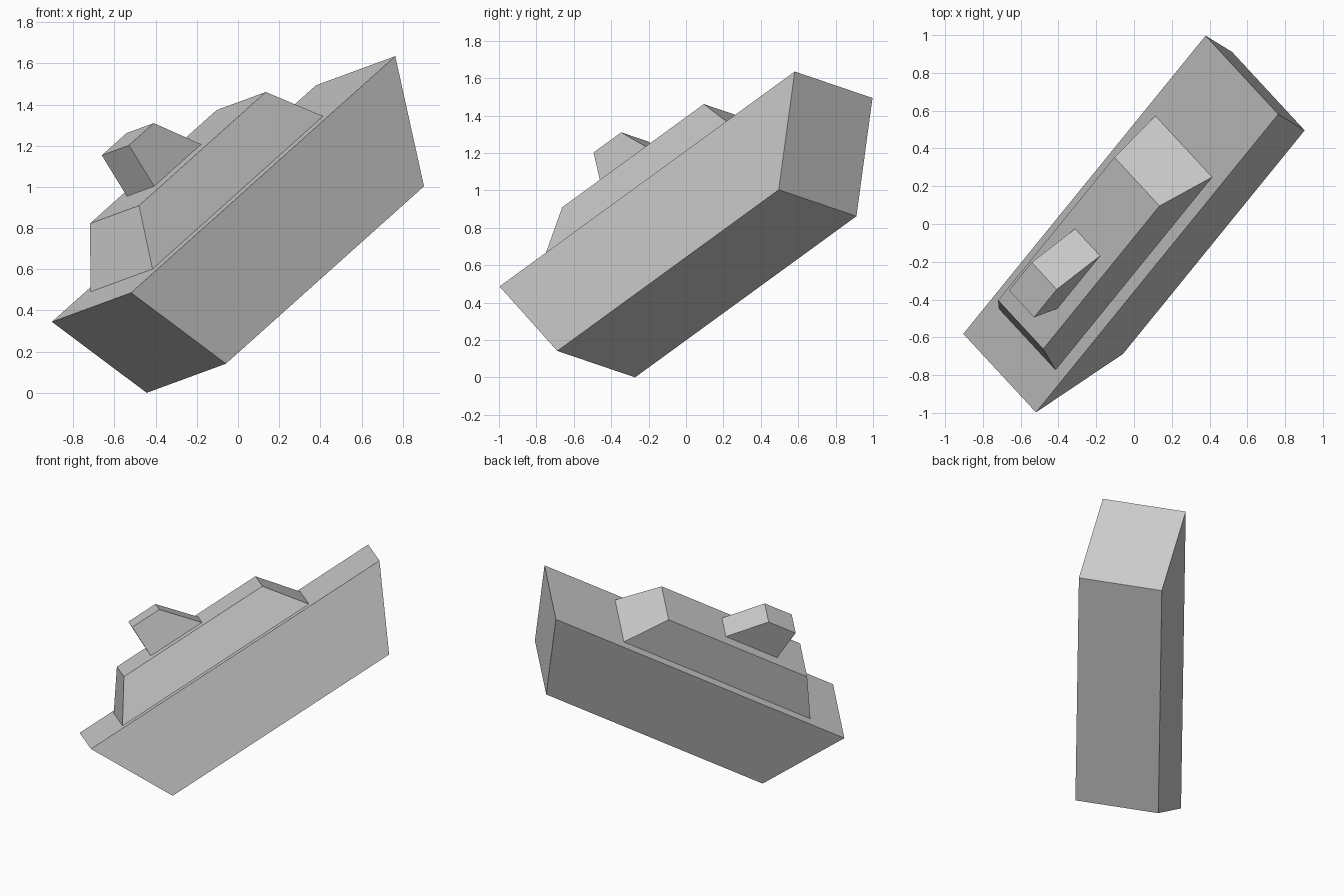
import bpy
import bmesh
from mathutils import Matrix, Vector

cube = bpy.data.objects.get("Cube")
if cube:
    bpy.data.objects.remove(cube, do_unlink=True)

# Single plain grey
GREY = (0.6, 0.6, 0.6, 1)
grey = bpy.data.materials.new("grey")
grey.use_nodes = True
grey.diffuse_color = GREY
grey.node_tree.nodes["Principled BSDF"].inputs["Base Color"].default_value = GREY

# Ship frame: x along the hull, y across, z up from the deck centre
along = Vector((0.549, 0.6755, 0.4917)).normalized()
across = Vector((-0.657, 0.715, -0.24))
across = (across - along * across.dot(along)).normalized()
axes = Matrix((along, across, along.cross(across))).transposed().to_4x4()
ship_frame = Matrix.Translation((-0.07, 0, 0.99)) @ axes @ Matrix.Scale(0.584, 4)


def tapered_box(name, bottom, top):
    """Each level is (start, end, half width, height)."""
    bm = bmesh.new()
    rings = []
    for start, end, half, z in (bottom, top):
        corners = ((start, -half), (end, -half), (end, half), (start, half))
        rings.append([bm.verts.new((x, y, z)) for x, y in corners])
    low, high = rings
    bm.faces.new(low[::-1])
    bm.faces.new(high)
    for i in range(4):
        j = (i + 1) % 4
        bm.faces.new((low[i], low[j], high[j], high[i]))
    bmesh.ops.recalc_face_normals(bm, faces=bm.faces)
    mesh = bpy.data.meshes.new(name)
    bm.to_mesh(mesh)
    bm.free()
    mesh.materials.append(grey)
    obj = bpy.data.objects.new(name, mesh)
    obj.matrix_world = ship_frame
    bpy.context.collection.objects.link(obj)


# Hull with raked ends, deckhouse with sloping sides, wedge cabin on top
tapered_box("hull", (-1.5, 1.5, 0.5, -1), (-2, 2, 0.5, 0))
tapered_box("deckhouse", (-1.545, 1.04, 0.39, 0), (-1.22, 0.7, 0.31, 0.463))
tapered_box("cabin", (-0.825, -0.115, 0.172, 0.463), (-0.825, -0.45, 0.172, 0.87))
